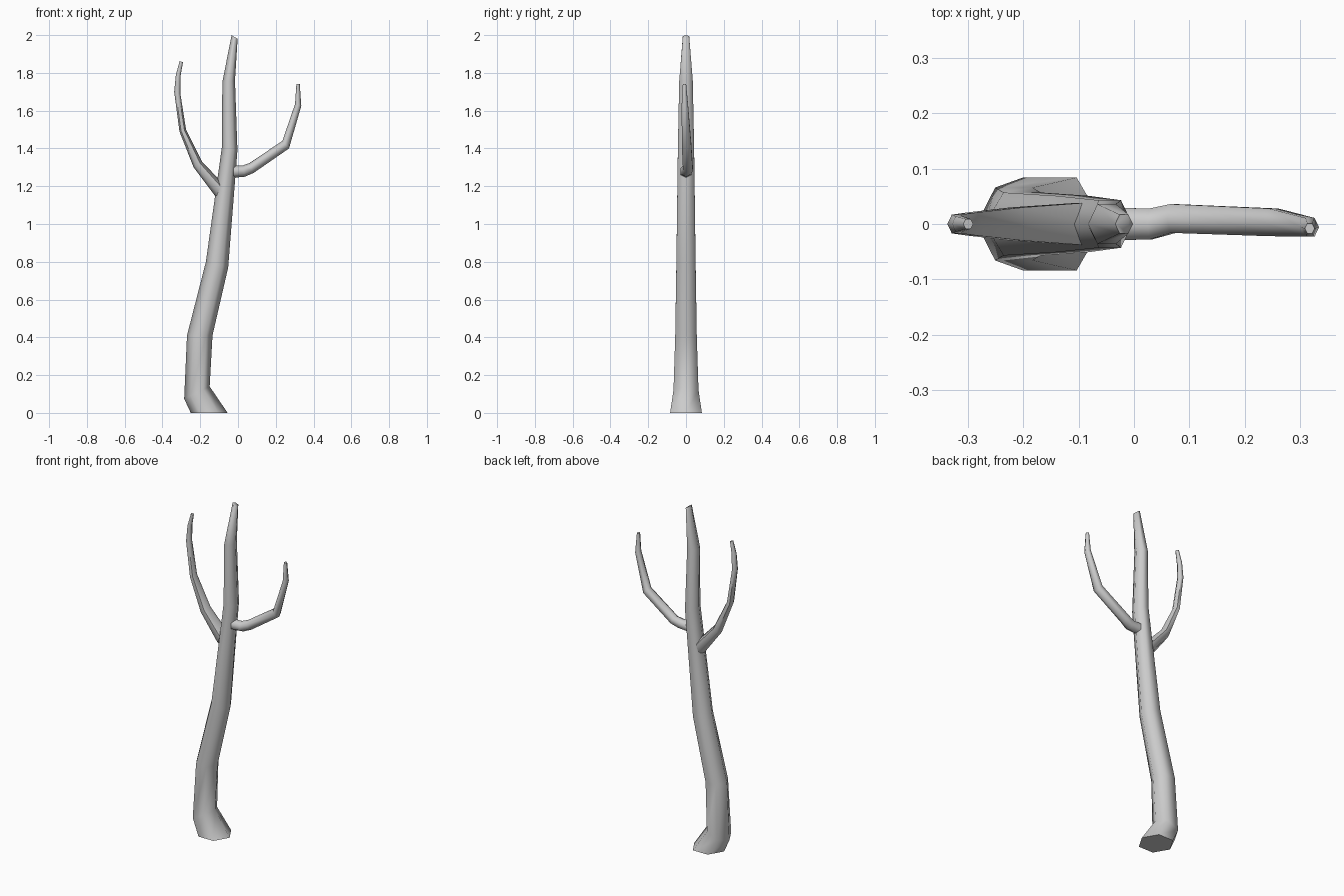
import bpy, bmesh, math
from mathutils import Vector

if "Cube" in bpy.data.objects:
    bpy.data.objects.remove(bpy.data.objects["Cube"])

SIDES = 6


def limb(name, rings):
    """Hexagonal tube; each ring = (left x, left z, right x, right z, half depth, y centre)."""
    bm = bmesh.new()
    loops = []
    for lx, lz, rx, rz, depth, yc in rings:
        left, right = Vector((lx, yc, lz)), Vector((rx, yc, rz))
        centre, axis = (left + right) / 2, (right - left) / 2
        side = Vector((0, depth / math.sin(math.pi / 3), 0))
        angles = [2 * math.pi * i / SIDES for i in range(SIDES)]
        loops.append([bm.verts.new(centre + axis * math.cos(a) + side * math.sin(a))
                      for a in angles])
    for a, b in zip(loops, loops[1:]):
        for i in range(SIDES):
            j = (i + 1) % SIDES
            bm.faces.new((a[i], a[j], b[j], b[i]))
    bm.faces.new(loops[0][::-1])
    bm.faces.new(loops[-1])
    bmesh.ops.recalc_face_normals(bm, faces=bm.faces)
    mesh = bpy.data.meshes.new(name)
    bm.to_mesh(mesh)
    bm.free()
    obj = bpy.data.objects.new(name, mesh)
    bpy.context.collection.objects.link(obj)
    bpy.ops.object.select_all(action='DESELECT')
    obj.select_set(True)
    bpy.context.view_layer.objects.active = obj
    bpy.ops.object.shade_smooth_by_angle(angle=math.radians(65))
    return obj


# Crooked trunk with flared foot and tapering tip
limb("trunk", [
    (-0.25, 0.00, -0.055, 0.00, 0.084, 0),
    (-0.285, 0.075, -0.15, 0.14, 0.066, 0),
    (-0.27, 0.41, -0.135, 0.41, 0.057, 0),
    (-0.17, 0.80, -0.052, 0.77, 0.051, 0),
    (-0.085, 1.41, -0.003, 1.39, 0.043, 0),
    (-0.083, 1.75, -0.016, 1.76, 0.036, 0),
    (-0.034, 2.00, -0.002, 1.98, 0.017, 0),
])

# Long upswept branch on the left
limb("left_branch", [
    (-0.115, 1.14, -0.085, 1.22, 0.038, 0),
    (-0.235, 1.30, -0.19, 1.33, 0.030, 0),
    (-0.31, 1.49, -0.275, 1.50, 0.021, 0),
    (-0.338, 1.70, -0.305, 1.69, 0.017, 0),
    (-0.329, 1.79, -0.304, 1.785, 0.014, 0),
    (-0.309, 1.862, -0.291, 1.857, 0.009, 0),
])

# Elbowed branch on the right
limb("right_branch", [
    (-0.025, 1.31, -0.025, 1.245, 0.029, 0),
    (0.025, 1.31, 0.035, 1.25, 0.028, 0.0),
    (0.06, 1.322, 0.082, 1.27, 0.026, 0.01),
    (0.235, 1.44, 0.27, 1.40, 0.025, 0.003),
    (0.302, 1.635, 0.335, 1.625, 0.017, -0.006),
    (0.309, 1.74, 0.327, 1.74, 0.009, -0.008),
])
